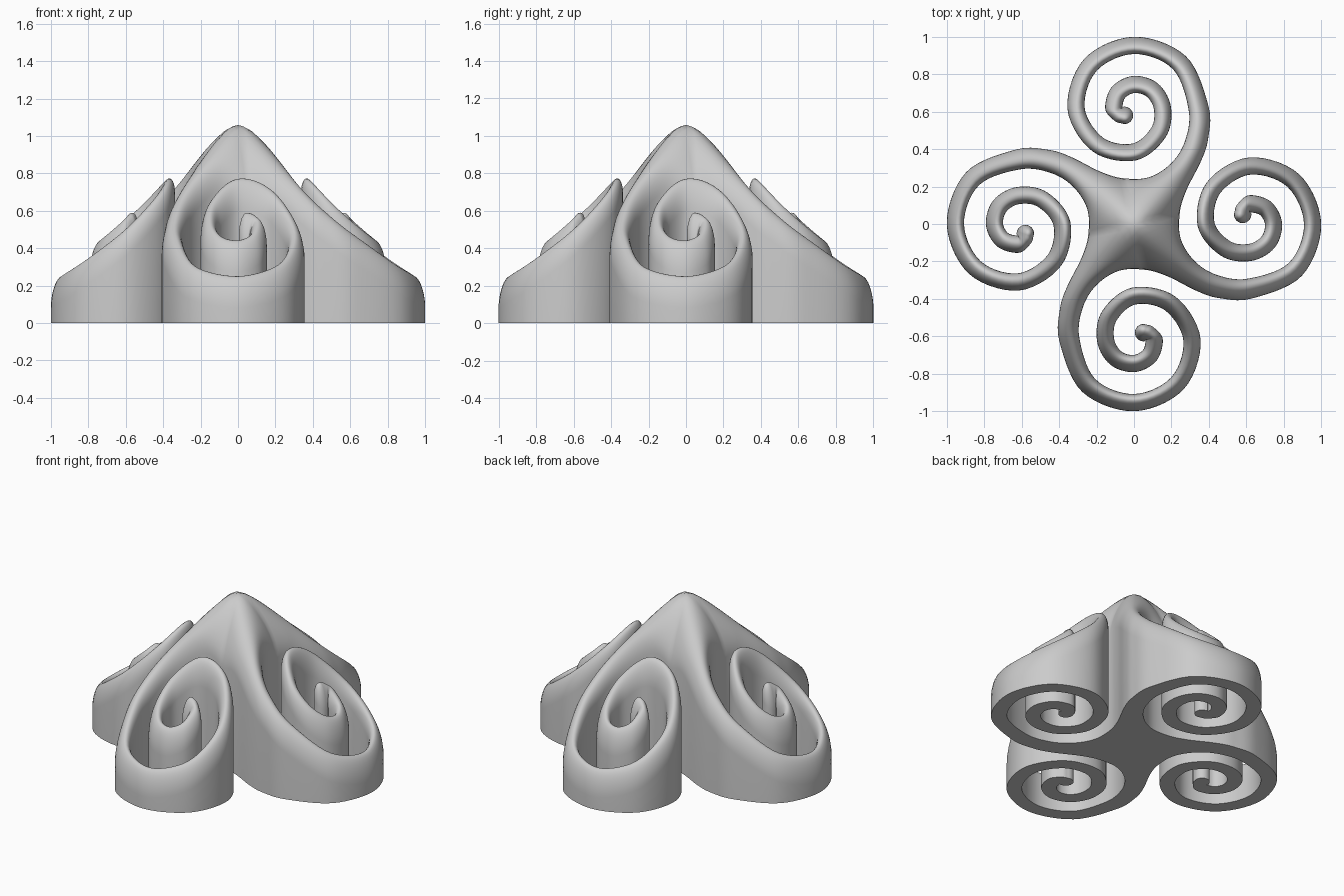
import bpy, bmesh, math
from mathutils import Vector

if "Cube" in bpy.data.objects:
    bpy.data.objects.remove(bpy.data.objects["Cube"])

HALF = 8          # cross-section steps from ridge to edge
SUB = 7           # rows between control rows


def spline(p, sub):
    """Catmull-Rom through p[1:-1] (first and last points are guides)."""
    out = []
    for i in range(1, len(p) - 2):
        a, b, c, d = p[i - 1:i + 3]
        for s in range(sub):
            t = s / sub
            out.append(0.5 * (2 * b + (c - a) * t + (2 * a - 5 * b + 4 * c - d) * t * t
                              + (3 * b - a - 3 * c + d) * t ** 3))
    return out + [p[-2].copy()]


def cone(p):
    """Height of the arm ridges above the ground."""
    return 1.124 - 0.92 * math.sqrt(p.length_squared + 0.07 ** 2)


# Hub part of one arm: outer and inner outlines (first entries are guides)
outer = [Vector(v) for v in [(-0.08, -0.25), (0.06, -0.245), (0.18, -0.28), (0.34, -0.36), (0.46, -0.397)]]
inner = [Vector(v) for v in [(0.28, 0.18), (0.245, 0.06), (0.25, -0.08), (0.326, -0.2), (0.445, -0.273)]]

# Spiral part: angle and radius round the scroll centre
radii = [.345, .343, .335, .328, .31, .275, .235, .185, .152, .137, .126, .118, .108]
polar = [(-90 + 45 * i, r) for i, r in enumerate(radii)] + [(470, .085), (488, .064)]
mid = [Vector((0.62 + r * math.cos(math.radians(a)), r * math.sin(math.radians(a)))) for a, r in polar]
for i, c in enumerate(mid):
    prev = mid[i - 1] if i else (outer[4] + inner[4]) / 2
    t = (mid[min(i + 1, len(mid) - 1)] - prev).normalized()
    w = (0.054, 0.049)[i] if i < 2 else 0.046
    n = Vector((t.y, -t.x)) * w
    outer.append(c + n)
    inner.append(c - n)

ridge = [(a + b) / 2 for a, b in zip(outer, inner)]
ridge[1] = Vector((0, 0))
ridge[0] = -ridge[2]
for lst in (outer, inner, ridge):
    lst.append(2 * lst[-1] - lst[-2])
rows = [(o, r, i, 1.0) for o, r, i in zip(spline(outer, SUB), spline(ridge, SUB), spline(inner, SUB))]

# Rounded tip of the scroll
o, r, i, _ = rows[-1]
n = (o - i) / 2
fwd = Vector((-n.y, n.x))
for k in range(1, 7):
    a = k / 6 * math.pi / 2
    c = r + fwd * math.sin(a)
    f = max(math.cos(a), 0)
    rows.append((c + n * f, c, c - n * f, f))

# Sweep the domed section along all four arms
bm = bmesh.new()
for arm in range(4):
    ca, sa = [(1, 0), (0, 1), (-1, 0), (0, -1)][arm]

    def vert(p, z):
        return bm.verts.new((p.x * ca - p.y * sa, p.x * sa + p.y * ca, z))

    loops = []
    for o, r, i, f in rows:
        loop = []
        width = ((o - r).length + (i - r).length) / 2
        drop = 0.12 + 0.5 * max(0, min(width, 0.26) - 0.05)
        for k in range(-HALF, HALF + 1):
            a = k / HALF * math.pi / 2
            p = r.lerp(o if k < 0 else i, abs(math.sin(a)))
            loop.append(vert(p, cone(p) - drop * (1 - math.cos(a) * f)))
        loop += [vert(i, 0), vert(r, 0), vert(o, 0)]
        loops.append(loop)
    for la, lb in zip(loops, loops[1:]):
        for k in range(len(la)):
            m = (k + 1) % len(la)
            bm.faces.new((la[k], lb[k], lb[m], la[m]))

bmesh.ops.remove_doubles(bm, verts=bm.verts, dist=0.0004)
bmesh.ops.dissolve_degenerate(bm, edges=bm.edges, dist=0.0001)
bmesh.ops.recalc_face_normals(bm, faces=bm.faces)
mesh = bpy.data.meshes.new("spiral_ornament")
bm.to_mesh(mesh)
bm.free()

ornament = bpy.data.objects.new("spiral_ornament", mesh)
bpy.context.collection.objects.link(ornament)
bpy.context.view_layer.objects.active = ornament
ornament.select_set(True)
bpy.ops.object.shade_smooth_by_angle(angle=math.radians(45))
